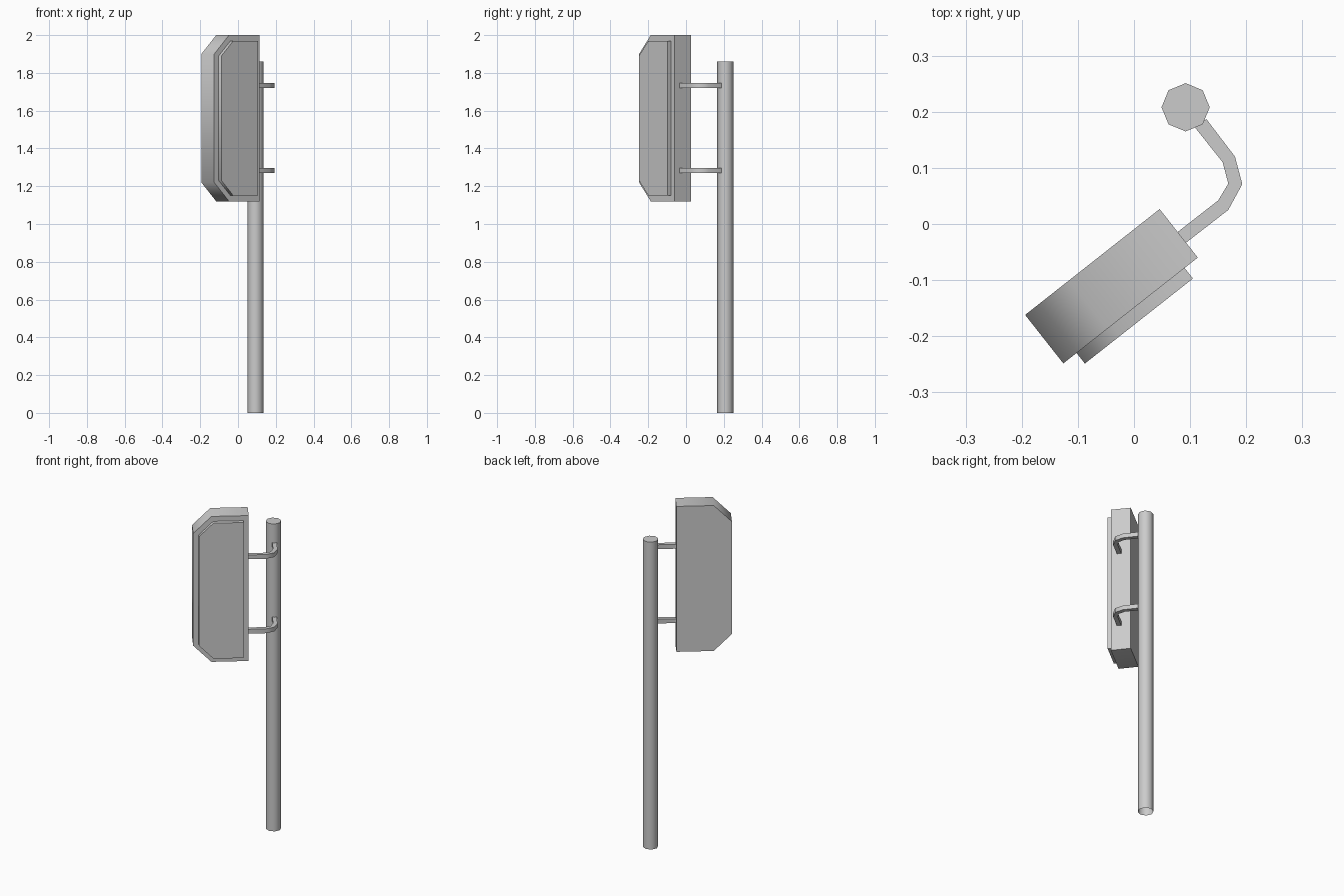
import bpy, bmesh, math
from mathutils import Vector

if "Cube" in bpy.data.objects:
    bpy.data.objects.remove(bpy.data.objects["Cube"])

ANGLE = math.radians(38.2)
U = Vector((math.cos(ANGLE), math.sin(ANGLE), 0))     # along the sign's width
V = Vector((math.sin(ANGLE), -math.cos(ANGLE), 0))    # out of the sign's face
CORNER = Vector((-0.194, -0.162, 0))                  # back left edge of the sign
Z = Vector((0, 0, 1))


def prism(name, points, offset, open_start=False):
    """Extrude a closed outline along an offset vector."""
    bm = bmesh.new()
    a = [bm.verts.new(p) for p in points]
    b = [bm.verts.new(p + offset) for p in points]
    n = len(points)
    bottom = bm.faces.new(a)
    bm.faces.new(b[::-1])
    for i in range(n):
        j = (i + 1) % n
        bm.faces.new((a[j], a[i], b[i], b[j]))
    bmesh.ops.recalc_face_normals(bm, faces=bm.faces)
    if open_start:
        bmesh.ops.delete(bm, geom=[bottom], context='FACES_ONLY')
    mesh = bpy.data.meshes.new(name)
    bm.to_mesh(mesh)
    bm.free()
    ob = bpy.data.objects.new(name, mesh)
    bpy.context.collection.objects.link(ob)
    bpy.context.view_layer.objects.active = ob
    ob.select_set(True)
    bpy.ops.object.shade_smooth_by_angle(angle=math.radians(50))
    ob.select_set(False)
    return ob


def sign_plate(name, u0, u1, z0, z1, cut, v0, v1):
    """Plate with the two outer corners cut off."""
    outline = [(u1, z0), (u1, z1), (u0 + cut, z1), (u0, z1 - cut),
               (u0, z0 + cut), (u0 + cut, z0)]
    return prism(name, [CORNER + U * u + V * v0 + Z * z for u, z in outline],
                 V * (v1 - v0))


# Sign box and raised front panel
sign_plate("sign_box", 0, 0.305, 1.12, 2.0, 0.10, 0, 0.11)
sign_plate("front_panel", 0.03, 0.275, 1.15, 1.97, 0.08, 0.11, 0.134)

# Octagonal pole, open at the ground
ring = [Vector((0.092 + 0.043 * math.cos(k * math.pi / 4),
                0.208 + 0.043 * math.sin(k * math.pi / 4), 0)) for k in range(8)]
prism("pole", ring, Z * 1.86, open_start=True)

# Two curved brackets joining pole and box
outer = [(0.129, 0.187), (0.180, 0.120), (0.193, 0.071), (0.168, 0.025), (0.088, -0.037)]
inner = [(0.073, -0.018), (0.150, 0.042), (0.168, 0.072), (0.158, 0.110), (0.108, 0.173)]
for name, z in (("lower_bracket", 1.27), ("upper_bracket", 1.72)):
    prism(name, [Vector((x, y, z)) for x, y in outer + inner], Z * 0.026)
